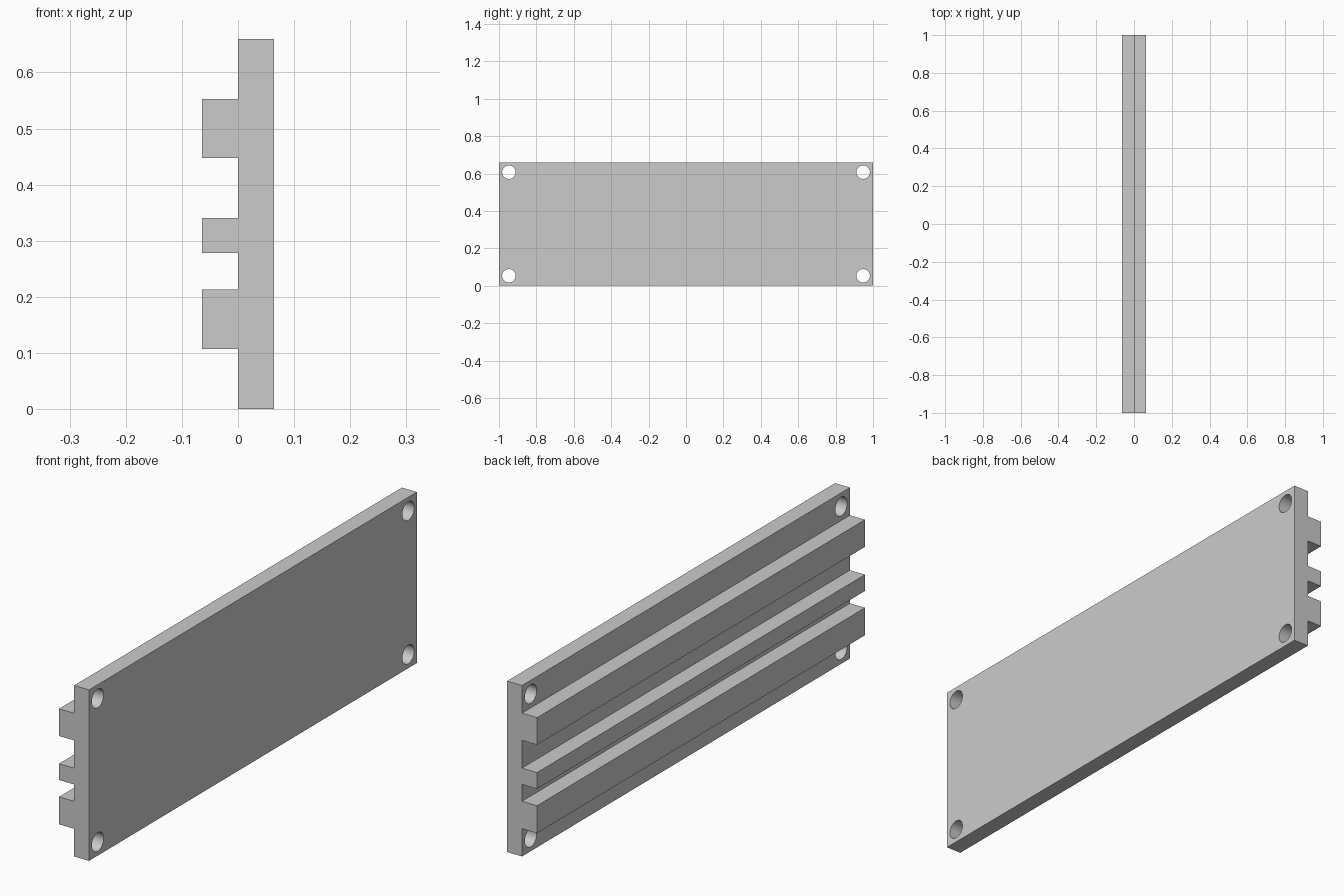
import bpy
import bmesh
from mathutils import Matrix, Vector

cube = bpy.data.objects.get("Cube")
if cube:
    bpy.data.objects.remove(cube, do_unlink=True)

HEIGHT, DEPTH, LENGTH = 0.66, 0.064, 2.0
RIBS = [(0.107, 0.213), (0.278, 0.341), (0.448, 0.553)]
HOLE_RADIUS, HOLE_INSET = 0.036, 0.053

grey = bpy.data.materials.new("plain grey")
grey.use_nodes = True
colour = (0.6, 0.6, 0.6, 1)
grey.diffuse_color = colour
grey.node_tree.nodes["Principled BSDF"].inputs["Base Color"].default_value = colour


def add_object(name, bm):
    bmesh.ops.recalc_face_normals(bm, faces=bm.faces)
    mesh = bpy.data.meshes.new(name)
    bm.to_mesh(mesh)
    bm.free()
    mesh.materials.append(grey)
    obj = bpy.data.objects.new(name, mesh)
    bpy.context.collection.objects.link(obj)
    return obj


# Plate with three ribs: one profile swept along y
profile = [(DEPTH, 0), (DEPTH, HEIGHT), (0, HEIGHT)]
for low, high in reversed(RIBS):
    profile += [(0, high), (-DEPTH, high), (-DEPTH, low), (0, low)]
profile.append((0, 0))
bm = bmesh.new()
end = bm.faces.new([bm.verts.new((x, -LENGTH / 2, z)) for x, z in profile])
swept = bmesh.ops.extrude_face_region(bm, geom=[end], use_keep_orig=True)
bmesh.ops.translate(bm, vec=Vector((0, LENGTH, 0)),
                    verts=[v for v in swept["geom"] if isinstance(v, bmesh.types.BMVert)])
plate = add_object("ribbed_plate", bm)

# Corner screw holes
bm = bmesh.new()
for side in (-1, 1):
    for z in (HOLE_INSET, HEIGHT - HOLE_INSET):
        place = Matrix.Translation((DEPTH / 2, side * (LENGTH / 2 - HOLE_INSET), z))
        bmesh.ops.create_cone(bm, cap_ends=True, segments=48, radius1=HOLE_RADIUS,
                              radius2=HOLE_RADIUS, depth=DEPTH * 2,
                              matrix=place @ Matrix.Rotation(1.5707963, 4, "Y"))
cutter = add_object("hole_cutter", bm)
cutter.hide_render = True
cutter.hide_viewport = True

cut = plate.modifiers.new("corner holes", "BOOLEAN")
cut.operation = "DIFFERENCE"
cut.solver = "EXACT"
cut.object = cutter

# Bake the holes, then smooth only their walls
bpy.context.view_layer.objects.active = plate
plate.select_set(True)
bpy.ops.object.modifier_apply(modifier=cut.name)
bpy.data.objects.remove(cutter, do_unlink=True)
bpy.ops.object.shade_smooth_by_angle(angle=0.5)
